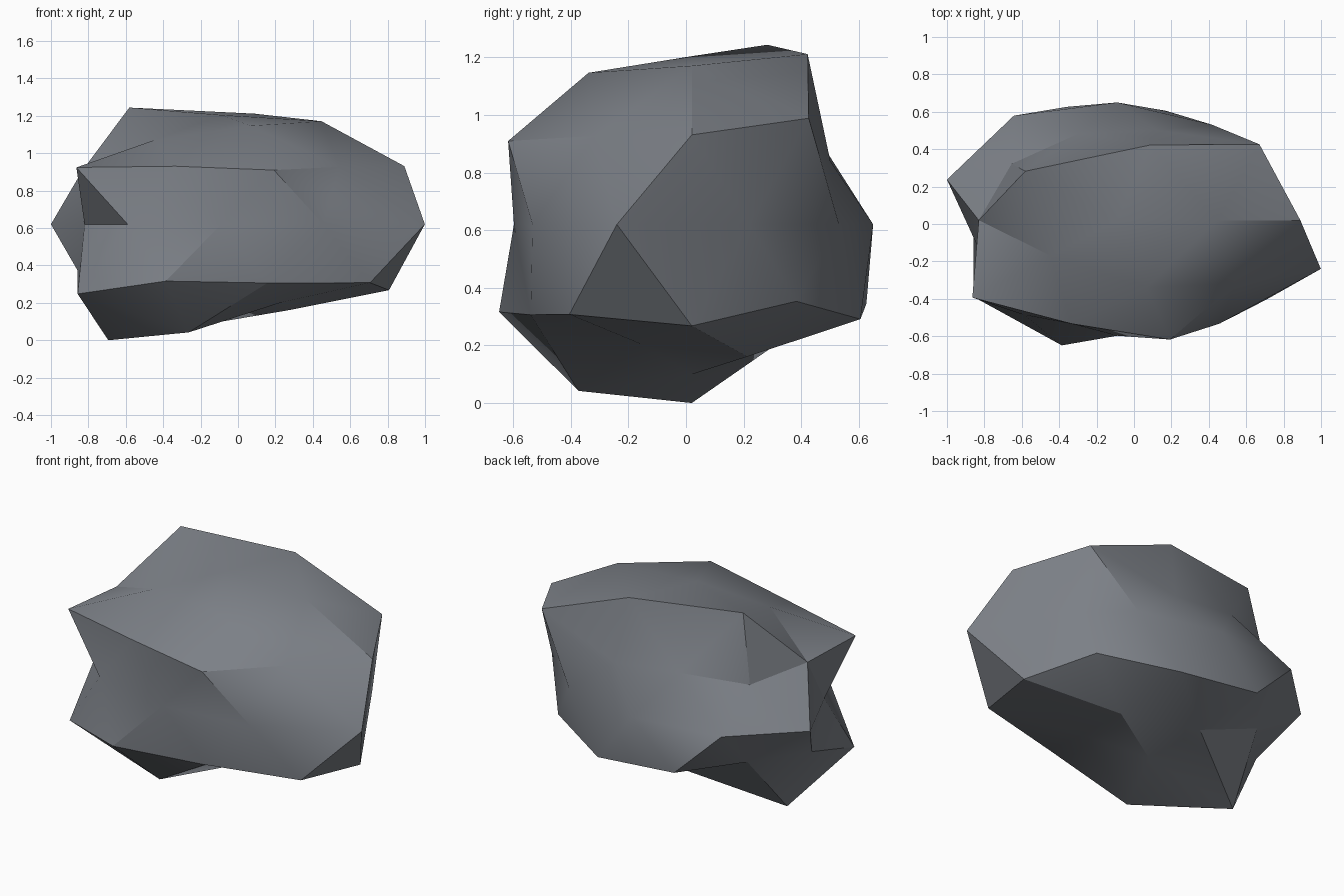
import bpy
import bmesh
import math
from mathutils import Vector

cube = bpy.data.objects.get("Cube")
if cube:
    bpy.data.objects.remove(cube, do_unlink=True)

CENTRE = Vector((-0.09, 0.02, 0.62))
STRETCH = Vector((1.0, 0.735, 0.635))

# Bumps and hollows: ring height on the unit sphere -> reach, counter-clockwise from +x
RINGS = {
    -1.0: [0.82],
    -0.851: [0.85, 0.78, 1.148, 1.07, 0.77],
    -0.526: [1.055, 0.985, 0.78, 1.115, 0.94],
    -0.447: [0.94, 0.97, 0.86, 1.07, 1.10],
    0.0: [0.88, 0.86, 0.857, 0.94, 0.957, 0.768, 0.85, 0.84, 0.93, 1.145],
    0.447: [1.095, 0.77, 0.78, 1.07, 1.02],
    0.526: [1.105, 0.78, 0.87, 0.93, 0.92],
    0.851: [1.02, 1.095, 1.155, 0.835, 0.975],
    1.0: [0.92],
}


def reach(direction):
    """Look up how far the rock extends in a direction."""
    height = min(RINGS, key=lambda h: abs(h - direction.z))
    ring = RINGS[height]
    angle = (math.degrees(math.atan2(direction.y, direction.x)) + 1) % 360
    return ring[int(angle * len(ring) / 360)]


# Rock: a coarse ball pushed in and out, then stretched
bm = bmesh.new()
bmesh.ops.create_icosphere(bm, subdivisions=2, radius=1.0)
for v in bm.verts:
    d = v.co.normalized()
    v.co = CENTRE + d * STRETCH * reach(d)
bmesh.ops.recalc_face_normals(bm, faces=bm.faces)
mesh = bpy.data.meshes.new("rock")
bm.to_mesh(mesh)
bm.free()

rock = bpy.data.objects.new("rock", mesh)
bpy.context.collection.objects.link(rock)

# Stone colour
stone = bpy.data.materials.new("grey_stone")
stone.use_nodes = True
colour = (0.2, 0.215, 0.24, 1.0)
stone.diffuse_color = colour
shader = next(n for n in stone.node_tree.nodes if n.type == "BSDF_PRINCIPLED")
shader.inputs["Base Color"].default_value = colour
mesh.materials.append(stone)

# Smooth the gentle bends, keep the hard ridges
bpy.ops.object.select_all(action="DESELECT")
rock.select_set(True)
bpy.context.view_layer.objects.active = rock
bpy.ops.object.shade_smooth_by_angle(angle=math.radians(30))
